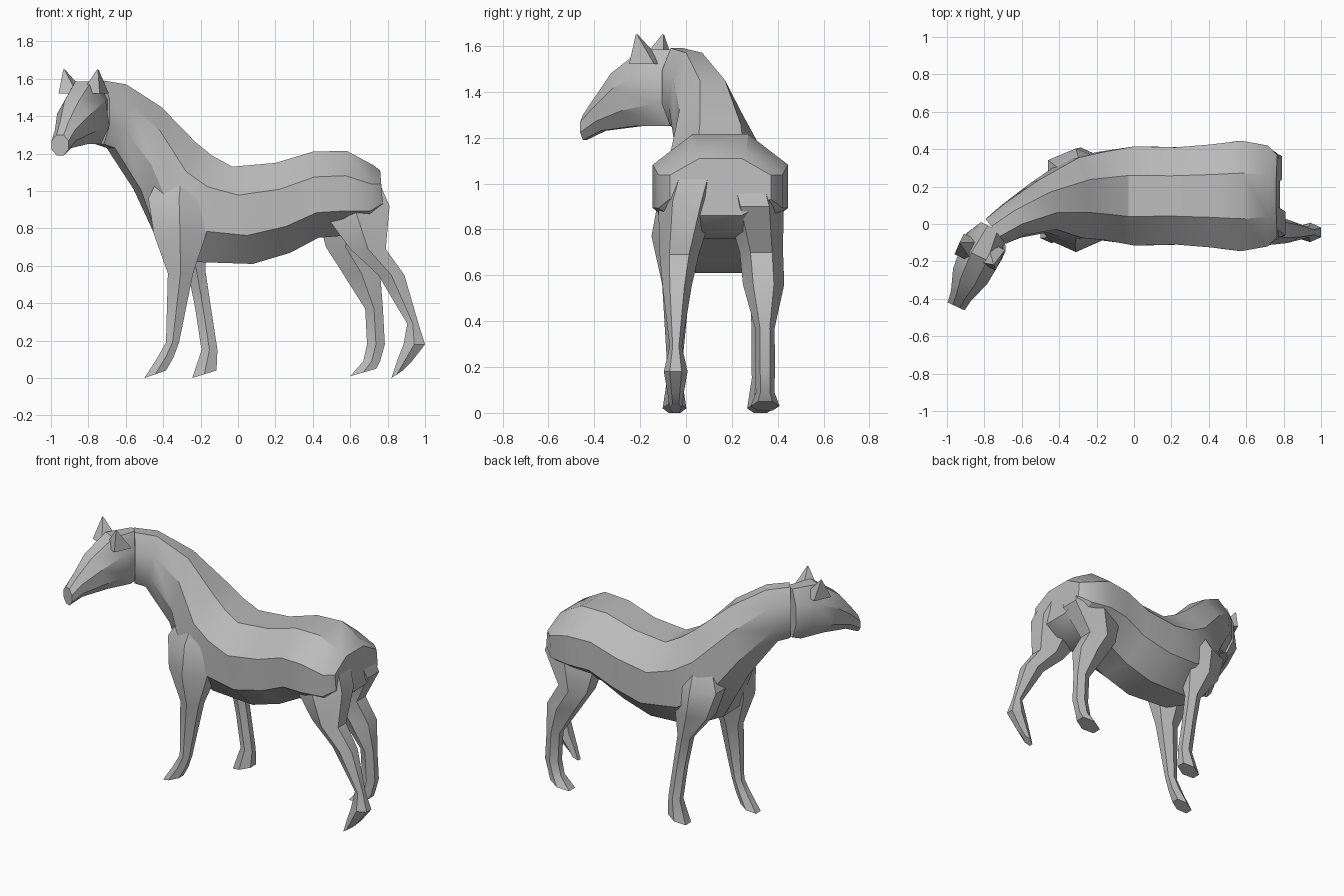
import bpy, bmesh, math
from mathutils import Vector

cube = bpy.data.objects.get("Cube")
if cube:
    bpy.data.objects.remove(cube, do_unlink=True)

# single plain grey coat
coat = bpy.data.materials.new("grey_coat")
coat.use_nodes = True
GREY = (0.5, 0.5, 0.5, 1)
coat.diffuse_color = GREY
coat.node_tree.nodes["Principled BSDF"].inputs["Base Color"].default_value = GREY

MID_Y = 0.15  # centre line of the trunk


def loft(name, sections, sides):
    """Skin rings; each section is (end point, opposite end point, half width, heading)."""
    bm = bmesh.new()
    rings = []
    angles = [math.tau * (i + 0.5) / sides for i in range(sides)]
    u_max = max(math.sin(a) for a in angles)
    v_max = max(math.cos(a) for a in angles)
    for a_end, b_end, half, heading in sections:
        a_end, b_end = Vector(a_end), Vector(b_end)
        mid, axis = (a_end + b_end) / 2, (a_end - b_end) / 2
        wide = Vector((-math.sin(heading), math.cos(heading), 0)) * half
        rings.append([bm.verts.new(mid + axis * (math.cos(a) / v_max) + wide * (math.sin(a) / u_max))
                      for a in angles])
    for r0, r1 in zip(rings, rings[1:]):
        for i in range(sides):
            j = (i + 1) % sides
            bm.faces.new((r0[i], r0[j], r1[j], r1[i]))
    bm.faces.new(rings[0])
    bm.faces.new(rings[-1])
    bmesh.ops.recalc_face_normals(bm, faces=bm.faces[:])
    mesh = bpy.data.meshes.new(name)
    bm.to_mesh(mesh)
    bm.free()
    mesh.materials.append(coat)
    obj = bpy.data.objects.new(name, mesh)
    bpy.context.collection.objects.link(obj)
    bpy.ops.object.select_all(action='DESELECT')
    obj.select_set(True)
    bpy.context.view_layer.objects.active = obj
    bpy.ops.object.shade_smooth_by_angle(angle=math.radians(32))


def spine_point(x, z):
    """Point on the centre plane, which curves sideways along the neck."""
    return (x, MID_Y - 0.65 * max(0, -0.2 - x) ** 2, z)


def spine_heading(x):
    return math.atan(1.5 * max(0, -0.2 - x))


# trunk and neck: top x, top z, bottom x, bottom z, half width
trunk = [
    (0.76, 1.11, 0.78, 0.86, 0.22),
    (0.72, 1.14, 0.70, 0.79, 0.27),
    (0.58, 1.215, 0.56, 0.76, 0.295),
    (0.40, 1.21, 0.43, 0.75, 0.275),
    (0.20, 1.15, 0.28, 0.67, 0.26),
    (-0.03, 1.13, 0.08, 0.61, 0.265),
    (-0.14, 1.19, -0.22, 0.62, 0.235),
    (-0.23, 1.26, -0.42, 0.72, 0.215),
    (-0.43, 1.45, -0.54, 1.01, 0.14),
    (-0.62, 1.57, -0.68, 1.23, 0.10),
    (-0.74, 1.59, -0.74, 1.25, 0.085),
]
loft("body_and_neck", [(spine_point(xt, zt), spine_point(xb, zb), w, spine_heading(xt))
                       for xt, zt, xb, zb, w in trunk], 8)

# head turned to the side: top distance from poll, top z, bottom distance, bottom z, half width
TURN = math.radians(65)


def head_point(d, z):
    return (-0.755 - d * math.cos(TURN), -0.02 - d * math.sin(TURN), z)


head = [
    (0.00, 1.585, 0.00, 1.26, 0.07),
    (0.17, 1.585, 0.05, 1.25, 0.115),
    (0.32, 1.48, 0.21, 1.25, 0.10),
    (0.41, 1.37, 0.375, 1.23, 0.06),
    (0.464, 1.30, 0.464, 1.19, 0.05),
]
loft("head", [(head_point(dt, zt), head_point(db, zb), w, TURN)
              for dt, zt, db, zb, w in head], 8)

# ears: wide base tapering to a tip
for name, base, tip in (("right_ear", (-0.765, -0.17, 1.52), (-0.75, -0.215, 1.65)),
                        ("left_ear", (-0.885, -0.13, 1.52), (-0.93, -0.10, 1.65))):
    base, tip = Vector(base), Vector(tip)
    reach = Vector((0.025, 0.055, 0))
    loft(name, [(base - reach, base + reach, 0.055, TURN),
                (tip - reach * 0.05, tip + reach * 0.05, 0.003, TURN)], 4)


def leg(name, foot_y, rows):
    """Rows are (front x, back x, z) going down; the top leans in towards the trunk."""
    sections = []
    for xf, xb, z in rows:
        y = foot_y + (MID_Y - foot_y) * 0.35 * z ** 4
        heel = 0.04 if z < 0.02 else 0  # hoof tips forward onto the toe
        sections.append(((xf, y, z), (xb, y, z + heel), min(0.125, 0.45 * (xb - xf)), 0))
    loft(name, sections, 6)


leg("right_front_leg", -0.05, [
    (-0.40, -0.20, 1.12), (-0.48, -0.15, 0.96), (-0.45, -0.17, 0.77), (-0.375, -0.24, 0.56),
    (-0.385, -0.315, 0.19), (-0.43, -0.345, 0.11), (-0.50, -0.385, 0.0)])
leg("left_front_leg", 0.325, [
    (-0.38, -0.20, 1.08), (-0.46, -0.16, 0.93), (-0.40, -0.17, 0.75), (-0.27, -0.175, 0.58),
    (-0.23, -0.145, 0.38), (-0.195, -0.11, 0.15), (-0.245, -0.115, 0.0)])
leg("right_hind_leg", -0.045, [
    (0.46, 0.74, 1.08), (0.43, 0.81, 0.92), (0.60, 0.79, 0.69), (0.75, 0.89, 0.55),
    (0.905, 0.965, 0.29), (0.885, 1.00, 0.18), (0.85, 0.93, 0.09), (0.82, 0.88, 0.0)])
leg("left_hind_leg", 0.345, [
    (0.44, 0.74, 1.06), (0.42, 0.79, 0.90), (0.47, 0.68, 0.70), (0.56, 0.76, 0.56),
    (0.68, 0.775, 0.37), (0.69, 0.785, 0.18), (0.67, 0.76, 0.09), (0.60, 0.74, 0.01)])
